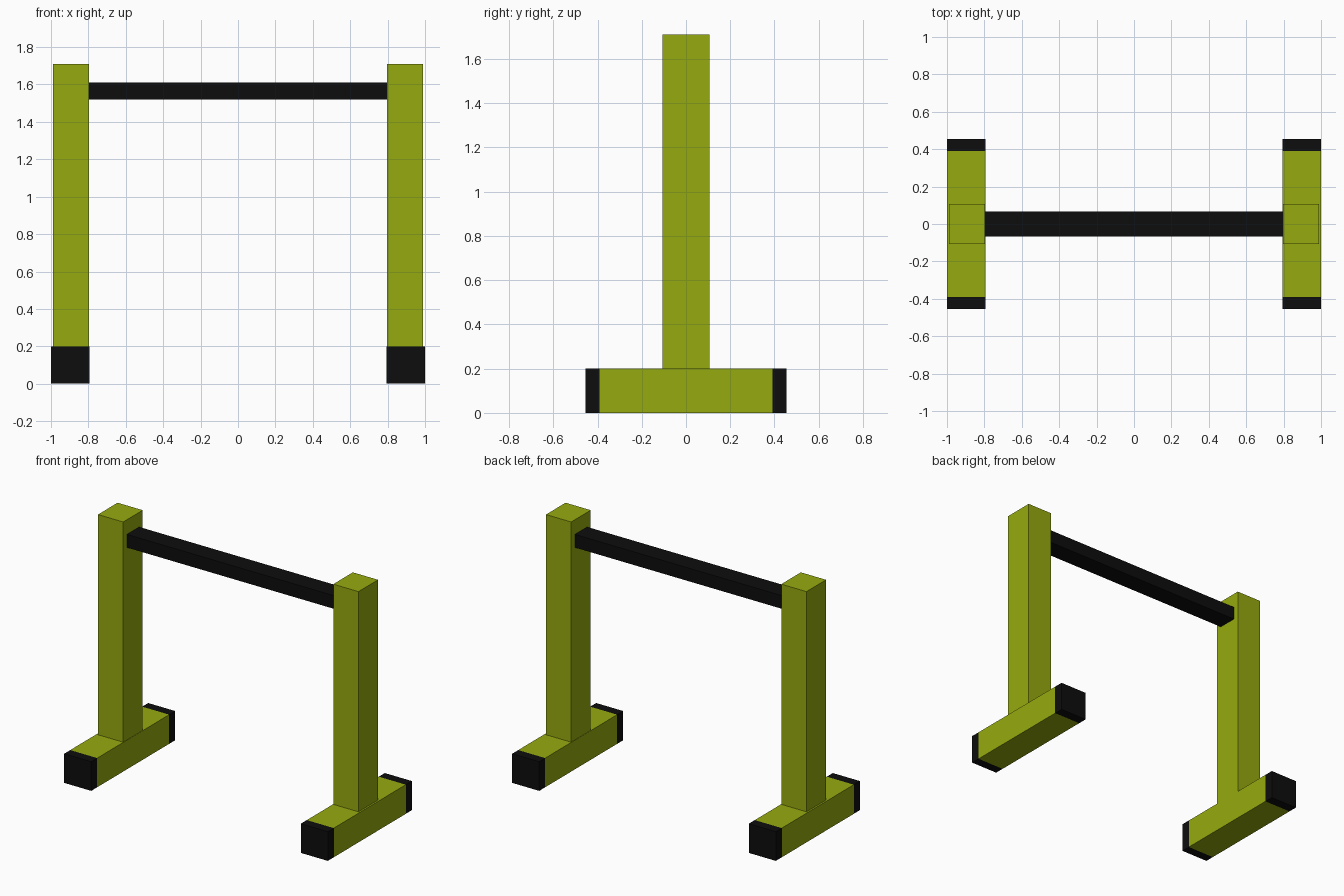
import bpy, bmesh
from mathutils import Vector

if "Cube" in bpy.data.objects:
    bpy.data.objects.remove(bpy.data.objects["Cube"])


def material(name, rgb):
    m = bpy.data.materials.new(name)
    m.diffuse_color = (*rgb, 1.0)
    m.use_nodes = True
    m.node_tree.nodes["Principled BSDF"].inputs["Base Color"].default_value = m.diffuse_color
    return m


GREEN = material("olive_green", (0.30, 0.40, 0.0045))
BLACK = material("matte_black", (0.004, 0.004, 0.004))


def box(name, lo, hi, mats, cap_y=None):
    """Box from corner to corner; beyond +-cap_y faces take the second material."""
    lo, hi = Vector(lo), Vector(hi)
    bm = bmesh.new()
    bmesh.ops.create_cube(bm, size=1)
    for v in bm.verts:
        v.co = (lo + hi) / 2 + v.co * (hi - lo)
    if cap_y:
        for y in (-cap_y, cap_y):
            bmesh.ops.bisect_plane(bm, geom=bm.verts[:] + bm.edges[:] + bm.faces[:],
                                   plane_co=(0, y, 0), plane_no=(0, 1, 0))
        for f in bm.faces:
            f.material_index = int(abs(f.calc_center_median().y) > cap_y)
    me = bpy.data.meshes.new(name)
    bm.to_mesh(me)
    bm.free()
    for m in mats:
        me.materials.append(m)
    ob = bpy.data.objects.new(name, me)
    bpy.context.collection.objects.link(ob)
    return ob


# Feet with black end caps, and the posts standing on them
for side, s in (("left", -1), ("right", 1)):
    def span(a, b):
        return sorted((s * a, s * b))
    x0, x1 = span(0.795, 1.0)
    box(side + "_foot", (x0, -0.455, 0), (x1, 0.455, 0.2), [GREEN, BLACK], cap_y=0.39)
    x0, x1 = span(0.797, 0.988)
    box(side + "_post", (x0, -0.106, 0.2), (x1, 0.106, 1.71), [GREEN])

# Crossbar between the posts
box("crossbar", (-0.797, -0.067, 1.52), (0.797, 0.067, 1.61), [BLACK])
